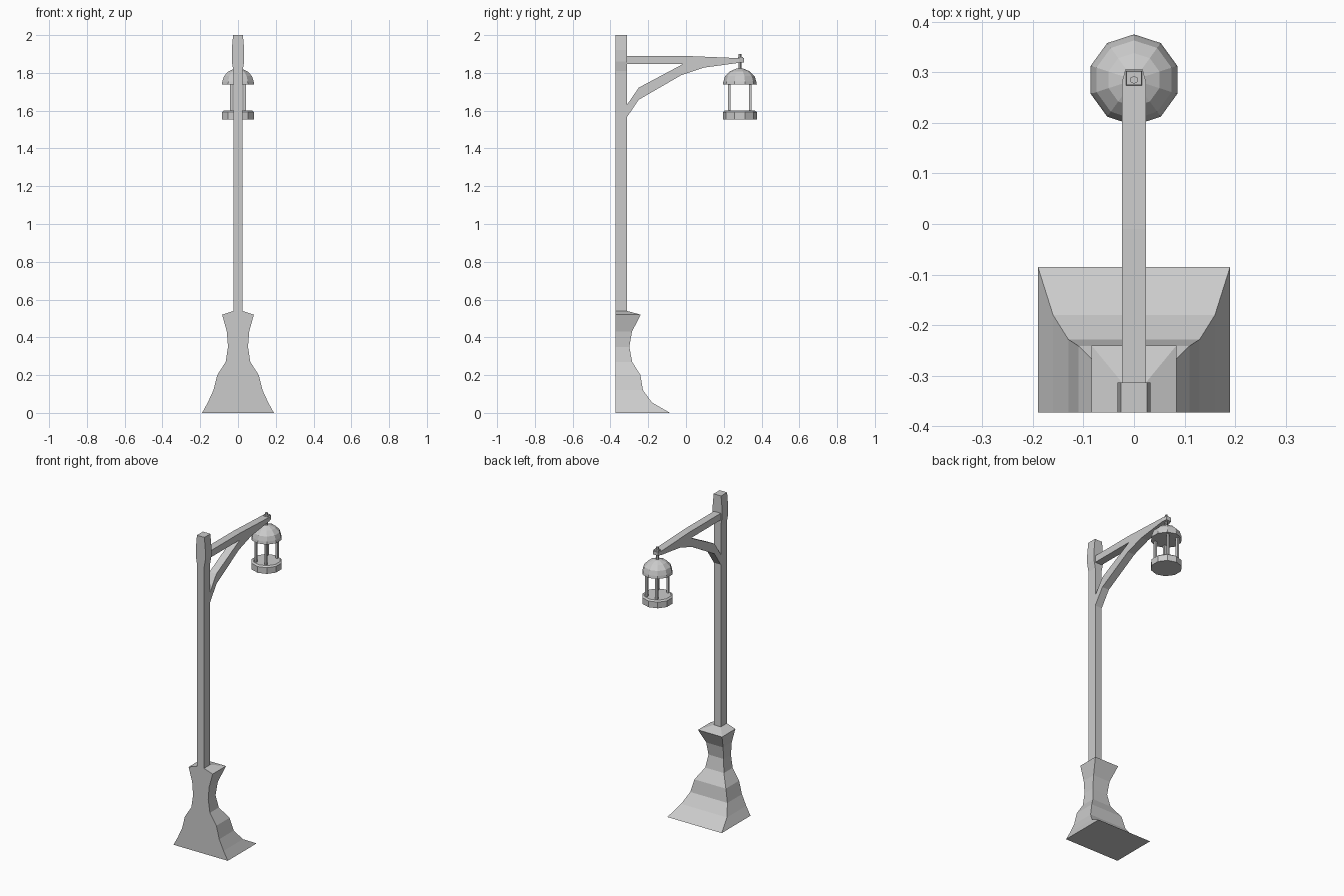
import bpy, bmesh, math

if "Cube" in bpy.data.objects:
    bpy.data.objects.remove(bpy.data.objects["Cube"])


def make_object(name, bm):
    bmesh.ops.recalc_face_normals(bm, faces=bm.faces)
    mesh = bpy.data.meshes.new(name)
    bm.to_mesh(mesh)
    bm.free()
    ob = bpy.data.objects.new(name, mesh)
    bpy.context.collection.objects.link(ob)
    return ob


def loft(name, rings):
    """Skin a list of equal-length closed rings and cap both ends."""
    bm = bmesh.new()
    loops = [[bm.verts.new(p) for p in ring] for ring in rings]
    n = len(loops[0])
    for a, b in zip(loops, loops[1:]):
        for i in range(n):
            j = (i + 1) % n
            bm.faces.new((a[i], a[j], b[j], b[i]))
    bm.faces.new(loops[0])
    bm.faces.new(loops[-1])
    return make_object(name, bm)


def rect(hw, y0, y1, z):
    return [(-hw, y0, z), (hw, y0, z), (hw, y1, z), (-hw, y1, z)]


def section(hw, y, z0, z1, shift=0.0):
    # upright cross-section of a beam; shift leans its lower edge
    return [(-hw, y + shift, z0), (hw, y + shift, z0), (hw, y, z1), (-hw, y, z1)]


def turned(name, profile, sides, cx, cy, start=90):
    rings = []
    for r, z in profile:
        angles = [math.radians(start + 360 * i / sides) for i in range(sides)]
        rings.append([(cx + r * math.cos(a), cy + r * math.sin(a), z) for a in angles])
    return loft(name, rings)


FRONT = -0.373
POST_Y = -0.313
POST_W = 0.024
LAMP_Y = 0.285

# Flared foot with a flat front: half width, back edge, height
foot = [(0.19, -0.085, 0.0), (0.16, -0.18, 0.055), (0.13, -0.228, 0.12),
        (0.11, -0.241, 0.2), (0.065, -0.285, 0.27), (0.053, -0.30, 0.35),
        (0.059, -0.286, 0.43), (0.084, -0.24, 0.52), (POST_W, POST_Y, 0.54)]
loft("foot", [rect(w, FRONT, y, z) for w, y, z in foot])

# Post, swelling around the arm joint
post = [(POST_W, 0.53), (POST_W, 1.81), (0.033, 1.86), (0.033, 1.92), (0.026, 2.0)]
loft("post", [rect(w, FRONT, POST_Y, z) for w, z in post])

# Tapered arm with a narrowed tip
loft("arm", [section(POST_W, -0.33, 1.848, 1.89), section(POST_W, -0.01, 1.847, 1.89),
             section(POST_W, 0.28, 1.853, 1.878), section(0.017, 0.306, 1.856, 1.878)])

# Curved brace running from the post to the arm tip
loft("brace", [section(POST_W, -0.32, 1.555, 1.62), section(POST_W, -0.25, 1.658, 1.722),
               section(POST_W, -0.01, 1.788, 1.85, -0.015),
               section(POST_W, 0.095, 1.828, 1.856), section(POST_W, 0.28, 1.853, 1.865)])

# Lantern hanger, peg, dome and base
turned("hanger", [(0.008, 1.80), (0.008, 1.90)], 6, 0, LAMP_Y)
loft("arm_peg", [rect(0.017, 0.272, 0.304, 1.858), rect(0.015, 0.275, 0.302, 1.885)])
turned("lantern_dome", [(0.09, 1.738), (0.087, 1.755), (0.078, 1.783),
                        (0.053, 1.808), (0.02, 1.822)], 10, 0, LAMP_Y)
turned("lantern_base", [(0.09, 1.553), (0.09, 1.592), (0.08, 1.60)], 10, 0, LAMP_Y)

# Four lantern pillars
for i, (sx, sy) in enumerate([(-1, -1), (1, -1), (1, 1), (-1, 1)]):
    turned(f"lantern_pillar_{i + 1}", [(0.0095, 1.595), (0.0095, 1.745)], 4,
           sx * 0.035, LAMP_Y + sy * 0.056, 45)
